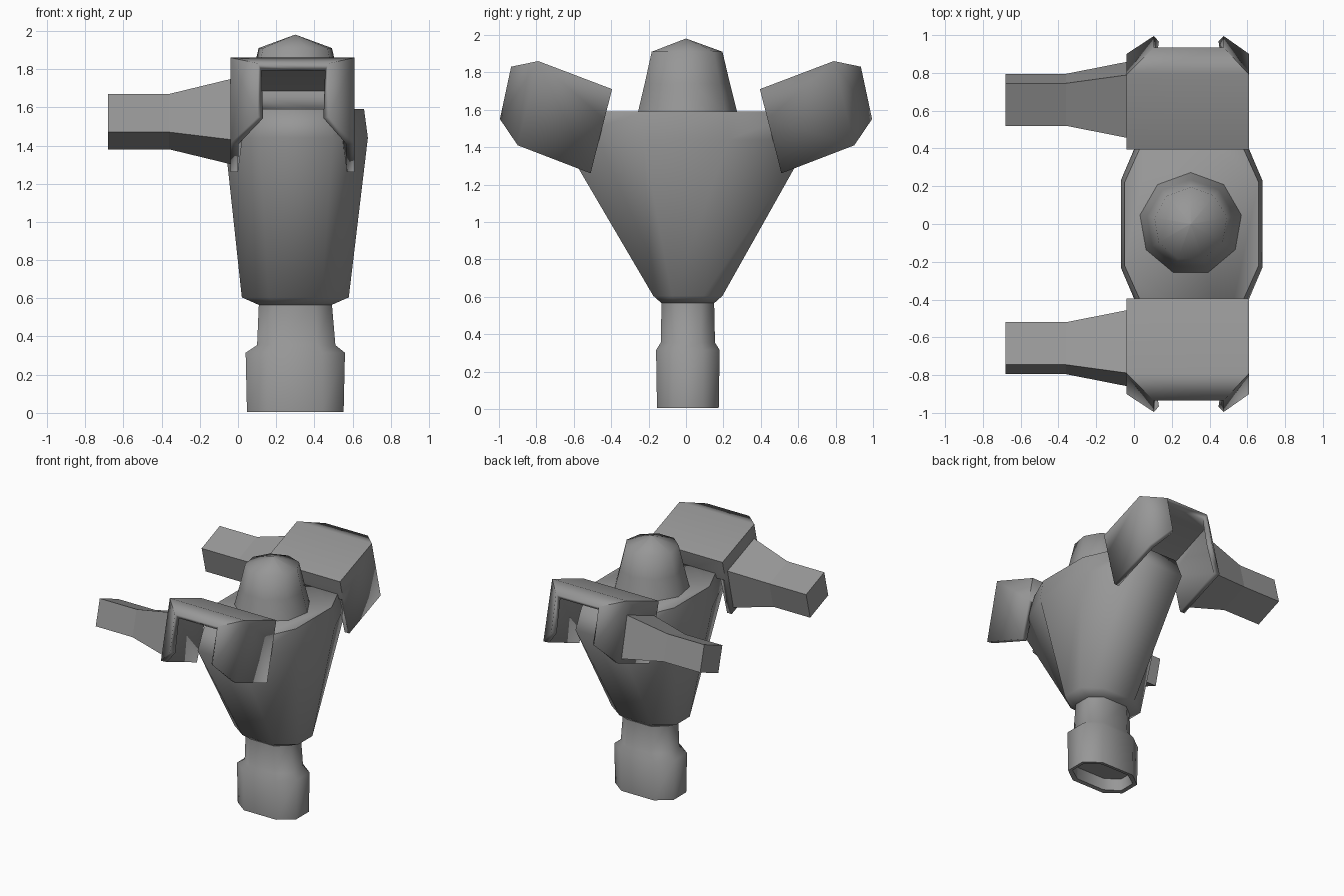
import bpy, bmesh, math

if "Cube" in bpy.data.objects:
    bpy.data.objects.remove(bpy.data.objects["Cube"])

grey = bpy.data.materials.new("dark_grey")
grey.diffuse_color = (0.31, 0.31, 0.31, 1)
grey.use_nodes = True
grey.node_tree.nodes["Principled BSDF"].inputs["Base Color"].default_value = grey.diffuse_color


def make(name, verts, faces, smooth=None, mirror=False, thick=0):
    """Mesh object from points; outward normals, optional shell and mirror in y."""
    me = bpy.data.meshes.new(name)
    bm = bmesh.new()
    vs = [bm.verts.new(v) for v in verts]
    fs = [bm.faces.new([vs[i] for i in f]) for f in faces]
    bmesh.ops.recalc_face_normals(bm, faces=fs)
    bm.normal_update()
    if thick and fs[0].normal.z < 0:
        bmesh.ops.reverse_faces(bm, faces=fs)
    bm.to_mesh(me)
    bm.free()
    me.materials.append(grey)
    ob = bpy.data.objects.new(name, me)
    bpy.context.collection.objects.link(ob)
    bpy.ops.object.select_all(action='DESELECT')
    ob.select_set(True)
    bpy.context.view_layer.objects.active = ob
    if smooth:
        bpy.ops.object.shade_smooth_by_angle(angle=math.radians(smooth))
    if thick:
        m = ob.modifiers.new("shell", 'SOLIDIFY')
        m.thickness, m.offset, m.use_even_offset = thick, -1, True
    if mirror:
        m = ob.modifiers.new("mirror", 'MIRROR')
        m.use_axis = (False, True, False)
    return ob


def loft(name, rings, **kw):
    """Skin a list of equal-length rings and cap both ends."""
    n = len(rings[0])
    faces = [tuple(range(n)), tuple(range((len(rings) - 1) * n, len(rings) * n))]
    for r in range(len(rings) - 1):
        for i in range(n):
            j = (i + 1) % n
            faces.append((r * n + i, r * n + j, (r + 1) * n + j, (r + 1) * n + i))
    return make(name, [p for r in rings for p in r], faces, **kw)


def octagon(z, cx, cy, hx, hy, fx, fy):
    """Chamfered rectangle; fx, fy are the half-lengths of its straight sides."""
    pts = [(hx, -fy), (hx, fy), (fx, hy), (-fx, hy),
           (-hx, fy), (-hx, -fy), (-fx, -hy), (fx, -hy)]
    return [(cx + x, cy + y, z) for x, y in pts]


# Torso: wedge widening upwards
loft("torso", [octagon(0.565, 0.30, 0.01, 0.19, 0.14, 0.10, 0.07),
               octagon(0.605, 0.30, 0.01, 0.28, 0.185, 0.14, 0.085),
               octagon(1.44, 0.305, 0, 0.375, 0.665, 0.19, 0.23),
               octagon(1.59, 0.305, 0, 0.355, 0.61, 0.18, 0.22)], smooth=72)

# Leg stub with a hollow foot
loft("leg", [octagon(0.10, 0.30, 0.01, 0.22, 0.13, 0.12, 0.06),
             octagon(0.01, 0.30, 0.01, 0.225, 0.135, 0.12, 0.065),
             octagon(0.005, 0.30, 0.01, 0.253, 0.165, 0.14, 0.08),
             octagon(0.315, 0.30, 0.01, 0.26, 0.17, 0.14, 0.08),
             octagon(0.355, 0.305, 0.01, 0.205, 0.145, 0.11, 0.07),
             octagon(0.59, 0.30, 0.01, 0.19, 0.14, 0.10, 0.07)], smooth=72)

# Head: nine-sided dome
profile = [(0.275, 1.58), (0.235, 1.74), (0.195, 1.91), (0.002, 1.98)]
loft("head", [[(0.30 + r * math.sin(k * math.tau / 9), r * math.cos(k * math.tau / 9), z)
               for k in range(9)] for r, z in profile], smooth=75)

# Shoulder pads: tilted shells, open below and on the outer side
side = [(0.395, 1.71), (0.79, 1.86), (0.90, 1.41), (0.51, 1.26), (0.436, 1.55)]
lip = [(0.935, 1.83), (0.995, 1.55)]
pad = []
for a, b in ((-0.04, 0.105), (0.61, 0.475)):
    pad += [(a, y, z) for y, z in side] + [(b, y, z) for y, z in lip]
make("shoulder_pad", pad,
     [(0, 1, 8, 7), (1, 5, 12, 8),                # top
      (0, 4, 3, 2, 1), (7, 8, 9, 10, 11),         # sides
      (1, 2, 6, 5), (8, 12, 13, 9),               # chamfered outer cheeks
      (0, 7, 11, 4)],                             # short inner wall
     smooth=55, mirror=True, thick=0.04)

# Gun arms: tilted square barrels tapering from the pads
base = [(0.53, 1.30), (0.86, 1.43), (0.79, 1.75), (0.455, 1.62)]
tip = [(0.57, 1.38), (0.795, 1.47), (0.745, 1.67), (0.52, 1.58)]
loft("arm", [[(x, y, z) for y, z in sec]
             for x, sec in ((-0.03, base), (-0.36, tip), (-0.68, tip))], mirror=True)
